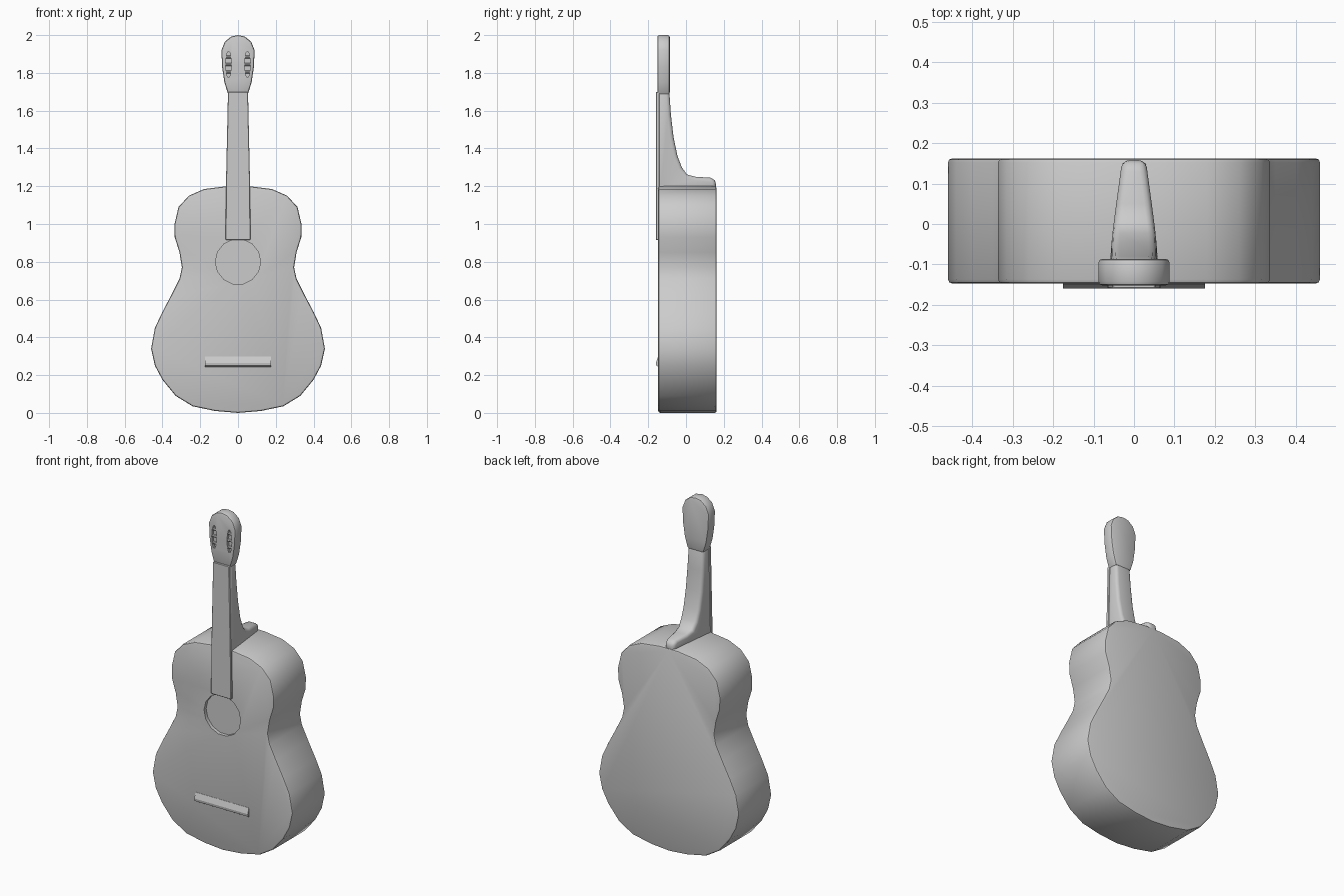
import bpy, bmesh, math
from mathutils import Vector

if "Cube" in bpy.data.objects:
    bpy.data.objects.remove(bpy.data.objects["Cube"])

grey = bpy.data.materials.new("plain grey")
grey.use_nodes = True
grey.diffuse_color = (0.6, 0.6, 0.6, 1)
grey.node_tree.nodes["Principled BSDF"].inputs["Base Color"].default_value = (0.6, 0.6, 0.6, 1)


def prism(name, points, direction):
    """Extrude a closed polygon along a vector."""
    bm = bmesh.new()
    face = bm.faces.new([bm.verts.new(p) for p in points])
    ext = bmesh.ops.extrude_face_region(bm, geom=[face])["geom"]
    bmesh.ops.translate(bm, vec=direction, verts=[v for v in ext if isinstance(v, bmesh.types.BMVert)])
    bmesh.ops.recalc_face_normals(bm, faces=bm.faces)
    mesh = bpy.data.meshes.new(name)
    bm.to_mesh(mesh)
    bm.free()
    mesh.materials.append(grey)
    obj = bpy.data.objects.new(name, mesh)
    bpy.context.collection.objects.link(obj)
    return obj


def mirrored(half):
    """Complete a right half outline that runs from bottom to top."""
    return half + [(-x, z) for x, z in reversed(half) if x > 0]


def plate(name, outline, front, back):
    return prism(name, [(x, front, z) for x, z in outline], Vector((0, back - front, 0)))


def activate(obj):
    bpy.ops.object.select_all(action='DESELECT')
    obj.select_set(True)
    bpy.context.view_layer.objects.active = obj


def bevel(obj, width, segments=2):
    activate(obj)
    mod = obj.modifiers.new("rounding", 'BEVEL')
    mod.width, mod.segments = width, segments
    mod.limit_method, mod.angle_limit = 'ANGLE', math.radians(50)
    bpy.ops.object.modifier_apply(modifier=mod.name)


def cut(obj, cutter):
    activate(obj)
    mod = obj.modifiers.new("recess", 'BOOLEAN')
    mod.operation, mod.object, mod.solver = 'DIFFERENCE', cutter, 'EXACT'
    bpy.ops.object.modifier_apply(modifier=mod.name)
    bpy.data.objects.remove(cutter)


def smooth(obj, angle=35):
    activate(obj)
    bpy.ops.object.shade_smooth_by_angle(angle=math.radians(angle))


def ellipse(cx, cz, rx, rz, n):
    return [(cx + rx * math.cos(math.tau * i / n), cz + rz * math.sin(math.tau * i / n)) for i in range(n)]


# Waisted body with a shallow sound hole
body = plate("body", mirrored([
    (0, 0), (0.12, 0.01), (0.24, 0.035), (0.33, 0.09), (0.40, 0.175), (0.44, 0.25),
    (0.46, 0.34), (0.44, 0.45), (0.40, 0.535), (0.35, 0.63), (0.31, 0.71), (0.297, 0.77),
    (0.31, 0.85), (0.335, 0.93), (0.336, 1.0), (0.315, 1.09), (0.26, 1.15), (0.18, 1.185),
    (0.06, 1.2), (0, 1.2)]), -0.147, 0.162)
bevel(body, 0.01)
cut(body, plate("hole_cutter", ellipse(0, 0.8, 0.12, 0.12, 14), -0.2, -0.127))
smooth(body)

# Neck and heel: side profile, narrowing towards the back
neck = prism("neck", [(-0.065, y, z) for y, z in [
    (-0.15, 1.18), (-0.15, 1.70), (-0.088, 1.70), (-0.08, 1.58), (-0.066, 1.46),
    (-0.045, 1.36), (-0.022, 1.30), (0.005, 1.262), (0.05, 1.25), (0.13, 1.245),
    (0.158, 1.23), (0.158, 1.18)]], Vector((0.13, 0, 0)))
for v in neck.data.vertices:
    taper = 1 - 0.55 * max(0, (v.co.y + 0.1) / 0.26)
    v.co.x *= taper * (1 - 0.18 * max(0, v.co.z - 1.2) / 0.5)
bevel(neck, 0.018, 3)
smooth(neck, 45)

# Fingerboard
board = plate("fingerboard", mirrored([(0, 0.915), (0.066, 0.915), (0.064, 1.2), (0.053, 1.70), (0, 1.70)]), -0.16, -0.14)
bevel(board, 0.003, 1)
smooth(board)

# Headstock with two tuner slots
head = plate("headstock", mirrored([
    (0, 1.685), (0.052, 1.685), (0.072, 1.75), (0.084, 1.83), (0.088, 1.92),
    (0.07, 1.965), (0.035, 1.993), (0, 2.0)]), -0.152, -0.086)
bevel(head, 0.01)
for side in (-1, 1):
    cut(head, plate("slot_cutter", ellipse(side * 0.05, 1.845, 0.016, 0.07, 10), -0.2, -0.137))
smooth(head)

# Tuner rollers lying across the slots
for side, label in ((1, "left"), (-1, "right")):
    for i in range(3):
        ring = [(side * 0.05 - 0.016, -0.141 + y, 1.805 + 0.04 * i + z) for y, z in ellipse(0, 0, 0.008, 0.008, 8)]
        smooth(prism(f"{label}_tuner_roller_{i + 1}", ring, Vector((0.032, 0, 0))))

# Bridge: a low ridge
bridge = prism("bridge", [(-0.175, y, z) for y, z in [
    (-0.14, 0.30), (-0.148, 0.298), (-0.159, 0.265), (-0.157, 0.25), (-0.14, 0.24)]], Vector((0.35, 0, 0)))
smooth(bridge, 25)
